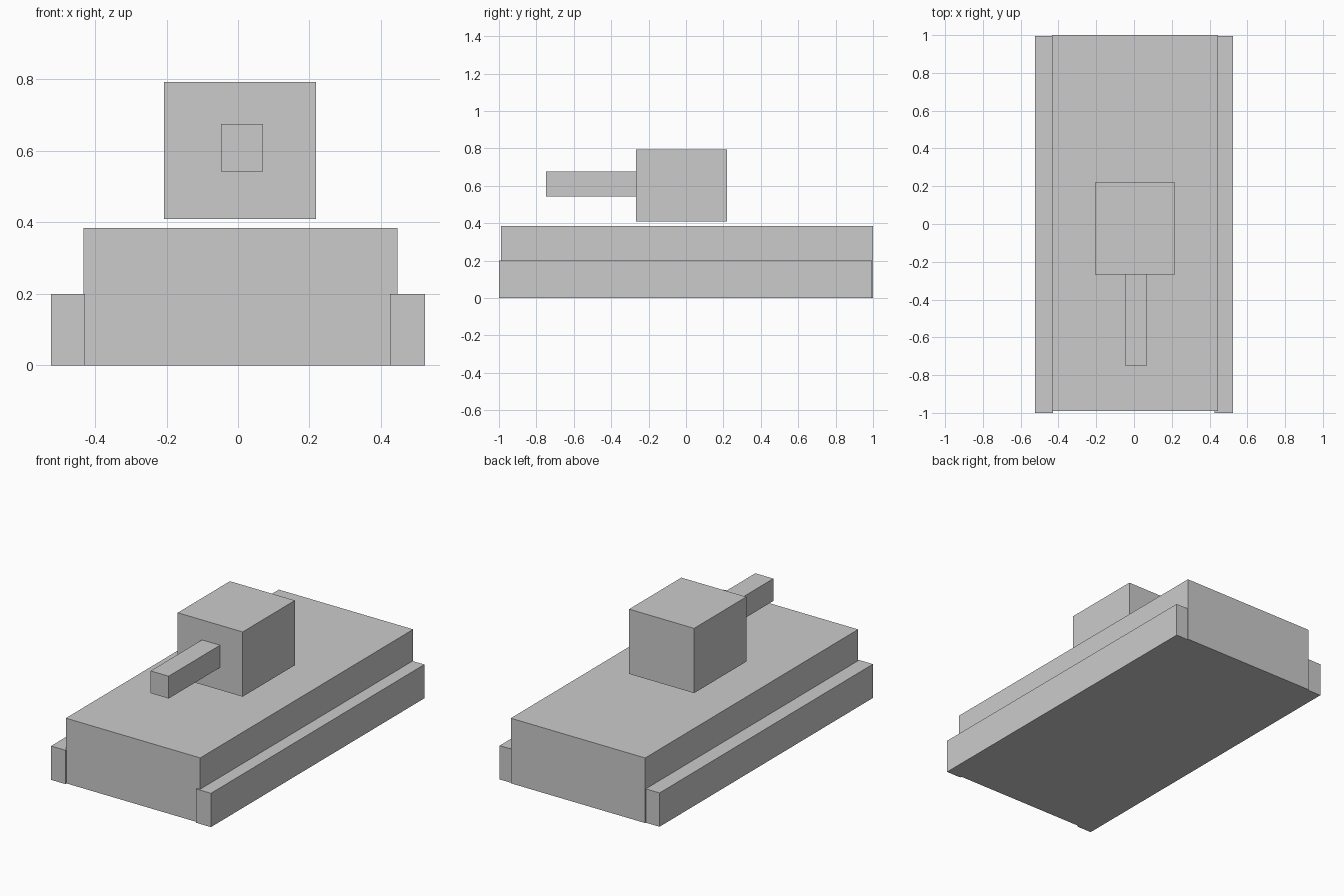
import bpy
from mathutils import Vector

if "Cube" in bpy.data.objects:
    bpy.data.objects.remove(bpy.data.objects["Cube"])


def box(name, low, high):
    """Axis-aligned block between two opposite corners."""
    a, b = Vector(low), Vector(high)
    bpy.ops.mesh.primitive_cube_add(size=1, location=(a + b) / 2)
    ob = bpy.context.object
    ob.name = name
    for v in ob.data.vertices:
        v.co *= b - a
    return ob


# Main body
box("hull", (-0.433, -0.99, 0.0), (0.446, 1.0, 0.385))

# Side tracks, slightly forward of the hull
for name, x0, x1 in (("left_track", -0.523, -0.428),
                     ("right_track", 0.426, 0.523)):
    box(name, (x0, -1.0, 0.0), (x1, 0.994, 0.2))

# Turret floating just above the hull, with its barrel
box("turret", (-0.207, -0.268, 0.41), (0.218, 0.22, 0.793))
box("barrel", (-0.048, -0.748, 0.543), (0.07, -0.268, 0.675))
